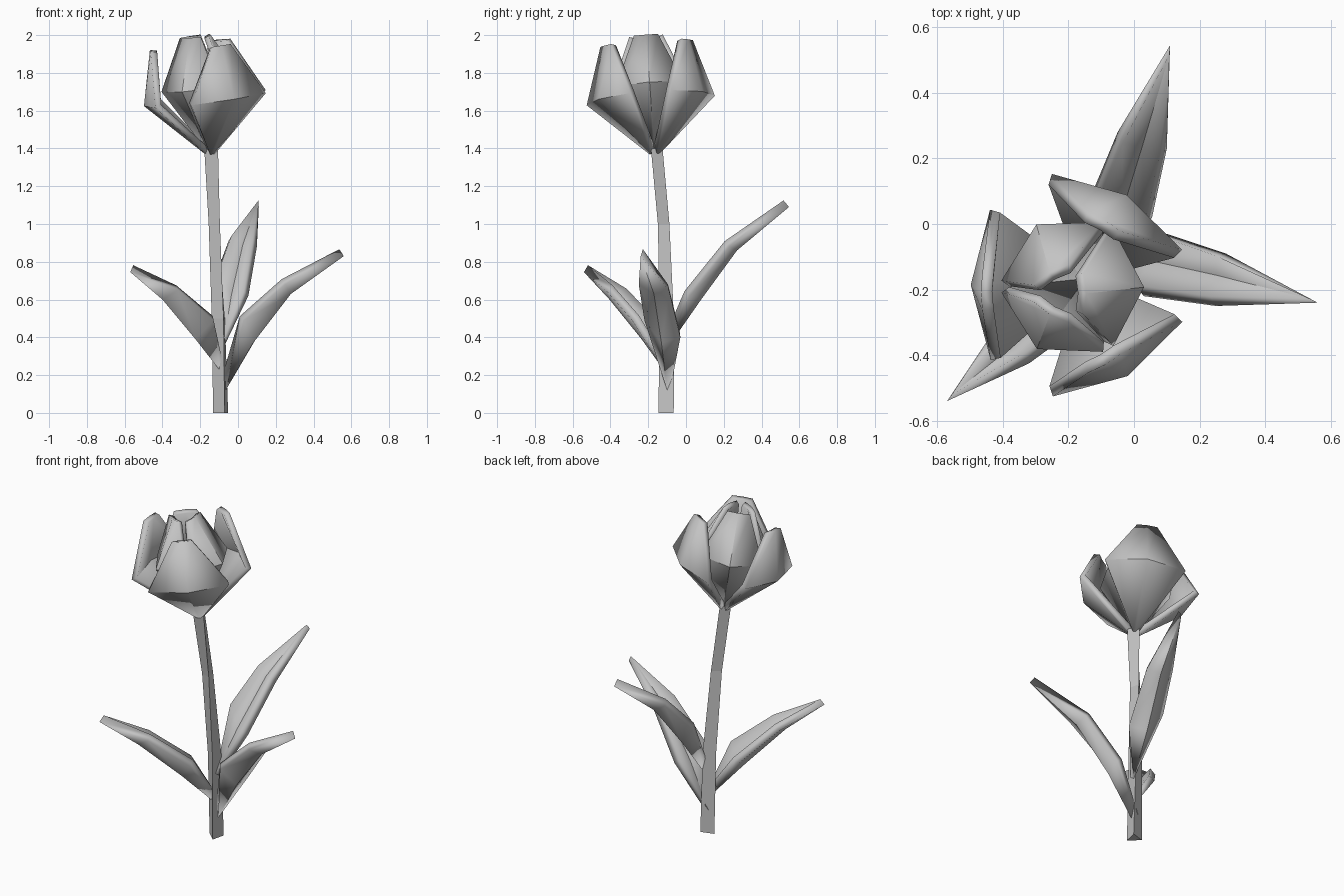
import bpy, bmesh, math
from mathutils import Vector, Matrix

if "Cube" in bpy.data.objects:
    bpy.data.objects.remove(bpy.data.objects["Cube"])

grey = bpy.data.materials.new("soft_grey")
grey.diffuse_color = (0.55, 0.55, 0.55, 1)
grey.use_nodes = True
grey.node_tree.nodes["Principled BSDF"].inputs["Base Color"].default_value = grey.diffuse_color


def make_object(name, bm, thickness=0.0, smooth=True):
    mesh = bpy.data.meshes.new(name)
    bm.to_mesh(mesh)
    bm.free()
    mesh.materials.append(grey)
    ob = bpy.data.objects.new(name, mesh)
    bpy.context.collection.objects.link(ob)
    if thickness:
        mod = ob.modifiers.new("thickness", 'SOLIDIFY')
        mod.thickness = thickness
        mod.offset = -1
    if smooth:
        bpy.ops.object.select_all(action='DESELECT')
        ob.select_set(True)
        bpy.context.view_layer.objects.active = ob
        bpy.ops.object.shade_smooth_by_angle(angle=math.radians(35))
    return ob


def loft(rows, closed=False):
    """Join rows of points with quads; coincident points collapse."""
    bm = bmesh.new()
    grid = [[bm.verts.new(p) for p in row] for row in rows]
    n = len(rows[0])
    for a, b in zip(grid, grid[1:]):
        for j in range(n if closed else n - 1):
            k = (j + 1) % n
            bm.faces.new((a[j], a[k], b[k], b[j]))
    if closed:
        bm.faces.new(grid[0][::-1])
        bm.faces.new(grid[-1])
    bmesh.ops.remove_doubles(bm, verts=bm.verts, dist=1e-4)
    return bm


# Stem: twisted three-sided tube: x, y, z, radius, twist
rings = []
for x, y, z, r, twist in [(-0.085, -0.1, 0, 0.048, 0), (-0.095, -0.1, 0.5, 0.044, 8),
                          (-0.12, -0.122, 1.0, 0.036, 25), (-0.143, -0.166, 1.4, 0.042, 45)]:
    angles = [math.radians(47 + twist + 120 * i) for i in range(3)]
    rings.append([(x + r * math.cos(a), y + r * math.sin(a), z) for a in angles])
make_object("stem", loft(rings, closed=True), smooth=False)

# Flower: two whorls of three petals about a leaning axis
lean = Vector((0, 0, 1)).rotation_difference(Vector((-0.12, -0.075, 1))).to_matrix().to_4x4()
place = Matrix.Translation((-0.145, -0.165, 1.37)) @ lean

# Rows: height, edge radius, ridge radius, half width
outer_rows = [(0, 0.022, 0.026, 0.015), (0.295, 0.26, 0.32, 0.23), (0.582, 0.25, 0.255, 0.058)]
inner_rows = [(0.02, 0.015, 0.02, 0.012), (0.36, 0.125, 0.22, 0.18), (0.63, 0.066, 0.075, 0.064)]


def petal(name, rows, angle, thickness):
    turn = place @ Matrix.Rotation(math.radians(angle), 4, 'Z')
    pts = [[turn @ Vector(p) for p in ((e, -w, h), (m, 0, h), (e, w, h))]
           for h, e, m, w in rows]
    make_object(name, loft(pts), thickness)


for i in range(3):
    petal(f"outer_petal_{i + 1}", outer_rows, 60 + 120 * i, 0.035)
    petal(f"inner_petal_{i + 1}", inner_rows, 120 * i, 0.03)


# Leaves: base, two (ridge, edge centre, half-span) stations, tip
def leaf(name, base, stations, tip):
    base, tip = Vector(base), Vector(tip)
    rows = [[base] * 3]
    for ridge, mid, half in stations:
        mid, half = Vector(mid), Vector(half)
        rows.append([mid - half, Vector(ridge), mid + half])
    rows.append([tip] * 3)
    make_object(name, loft(rows), 0.045)


leaf("right_leaf", (-0.065, -0.1, 0.12),
     [((0.08, -0.13, 0.37), (0.065, -0.125, 0.445), (0.035, 0.095, -0.045)),
      ((0.28, -0.17, 0.63), (0.265, -0.17, 0.665), (0.015, 0.08, -0.015))],
     (0.56, -0.24, 0.83))
leaf("back_leaf", (-0.065, -0.08, 0.37),
     [((-0.03, 0.08, 0.6), (-0.033, 0.065, 0.67), (-0.088, 0.045, 0.05)),
      ((0.03, 0.27, 0.86), (0.025, 0.255, 0.895), (-0.075, 0.025, 0.015))],
     (0.11, 0.545, 1.09))
leaf("left_leaf", (-0.1, -0.12, 0.23),
     [((-0.225, -0.235, 0.39), (-0.195, -0.21, 0.47), (0.066, -0.075, 0.02)),
      ((-0.4, -0.405, 0.6), (-0.37, -0.37, 0.64), (0.05, -0.055, 0.01))],
     (-0.57, -0.54, 0.745))
